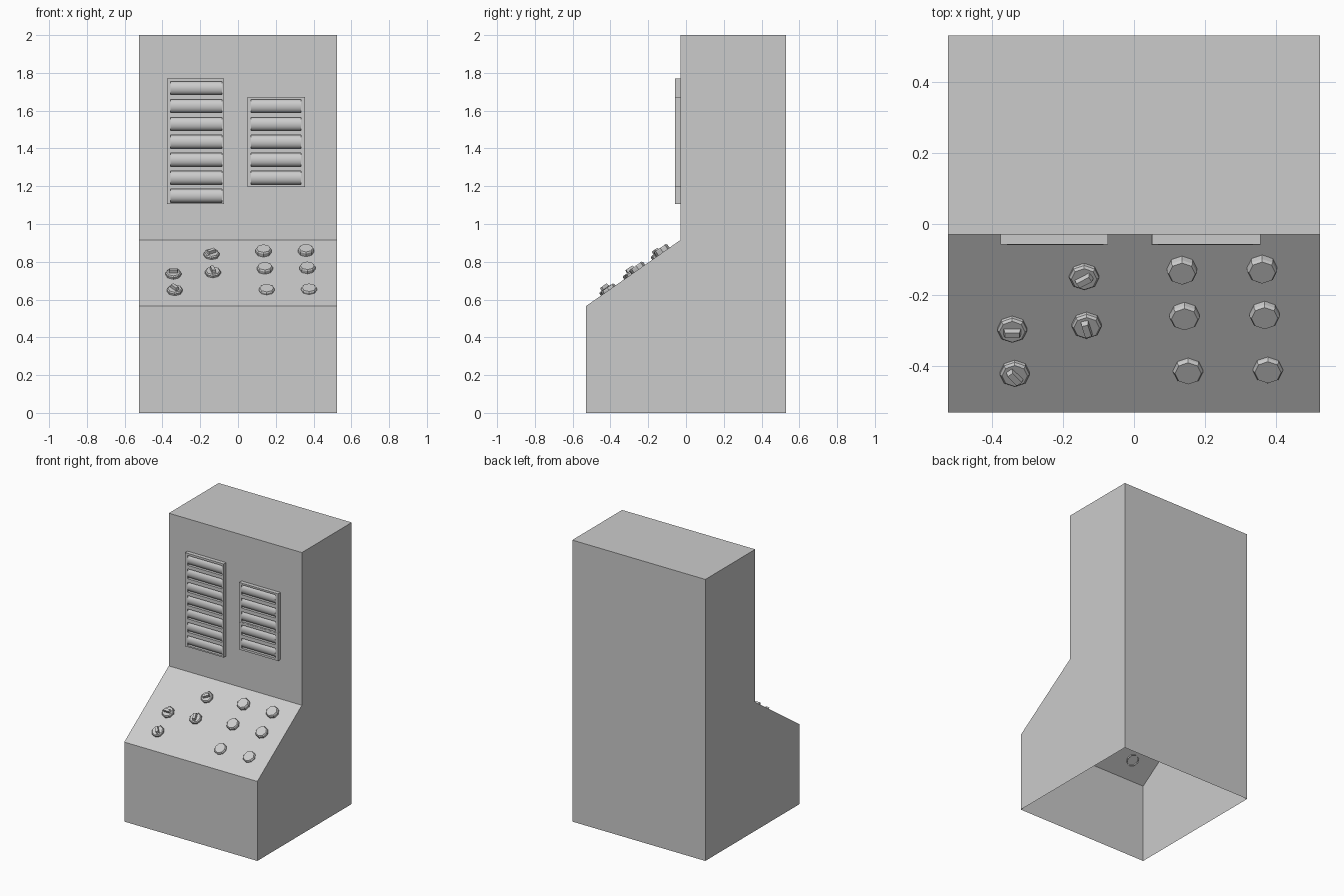
import bpy, bmesh, math
from mathutils import Matrix, Vector

if "Cube" in bpy.data.objects:
    bpy.data.objects.remove(bpy.data.objects["Cube"])

TILT = math.atan2(0.35, 0.50)   # slope of the control desk
BACK, FRONT = -0.03, -0.058     # wall plane and vent face


def finish(bm, name):
    me = bpy.data.meshes.new(name)
    bm.to_mesh(me)
    bm.free()
    ob = bpy.data.objects.new(name, me)
    bpy.context.collection.objects.link(ob)
    return ob


def face(bm, pts, smooth=False):
    f = bm.faces.new([bm.verts.new(p) for p in pts])
    f.smooth = smooth
    return f


# cabinet: extruded side profile, open underneath
def cabinet():
    prof = [(-0.53, 0), (-0.53, 0.565), (BACK, 0.915), (BACK, 2), (0.53, 2), (0.53, 0)]
    bm = bmesh.new()
    left = [bm.verts.new((-0.523, y, z)) for y, z in prof]
    right = [bm.verts.new((0.523, y, z)) for y, z in prof]
    bm.faces.new(left)
    bm.faces.new(right[::-1])
    for i in range(len(prof) - 1):
        bm.faces.new((left[i], right[i], right[i + 1], left[i + 1]))
    bmesh.ops.recalc_face_normals(bm, faces=bm.faces)
    finish(bm, "cabinet")


# louvred vent: frame with slots, each holding a rounded slat
def vent(name, x0, x1, s0, s1, zb, zt, first, count, pitch=0.095, h=0.07):
    bm = bmesh.new()

    def front(a, b, c, d):
        face(bm, [(a, FRONT, c), (b, FRONT, c), (b, FRONT, d), (a, FRONT, d)])

    # outer rim
    rim = [(x0, zb), (x1, zb), (x1, zt), (x0, zt)]
    for i in range(4):
        (a, c), (b, d) = rim[i], rim[(i + 1) % 4]
        face(bm, [(a, FRONT, c), (a, BACK, c), (b, BACK, d), (b, FRONT, d)])
    front(x0, s0, zb, zt)
    front(s1, x1, zb, zt)
    top = zt
    for i in range(count):
        t = first - i * pitch
        b = t - h
        front(s0, s1, t, top)
        top = b
        # slot walls
        hole = [(s0, b), (s0, t), (s1, t), (s1, b)]
        for k in range(4):
            (p, q), (r, s) = hole[k], hole[(k + 1) % 4]
            face(bm, [(p, FRONT, q), (p, BACK, q), (r, BACK, s), (r, FRONT, s)])
        # rounded slat
        rows = []
        for k in range(9):
            a = math.pi * k / 8
            y = -0.034 - 0.025 * math.sin(a)
            z = b + h / 2 - h / 2 * math.cos(a)
            rows.append([bm.verts.new((x, y, z)) for x in (s0, s1)])
        for p, q in zip(rows, rows[1:]):
            bm.faces.new((p[0], p[1], q[1], q[0])).smooth = True
    front(s0, s1, zb, top)
    finish(bm, name)


# frame of a control whose top centre shows at (x, y) from above
def desk_matrix(x, y, rise):
    base_y = y + rise * math.sin(TILT)
    z = 0.915 + (base_y - BACK) * math.tan(TILT)
    return Matrix.Translation((x, base_y, z)) @ Matrix.Rotation(TILT, 4, 'X')


# stack of octagon rings, capped on top and open below
def octagon_stack(bm, rings):
    prev = None
    for r, z in rings:
        cur = [bm.verts.new((r * math.cos(k * math.pi / 4), r * math.sin(k * math.pi / 4), z))
               for k in range(8)]
        if prev:
            for k in range(8):
                n = (k + 1) % 8
                bm.faces.new((prev[k], prev[n], cur[n], cur[k]))
        prev = cur
    bm.faces.new(prev)


def button(name, x, y, rise):
    bm = bmesh.new()
    octagon_stack(bm, [(0.042, rise - 0.035), (0.042, rise - 0.007), (0.037, rise)])
    finish(bm, name).matrix_world = desk_matrix(x, y, rise)


# rotary knob: octagonal base with a tapered grip bar
def knob(name, x, y, angle, rise=0.018):
    bm = bmesh.new()
    octagon_stack(bm, [(0.042, rise - 0.03), (0.042, rise - 0.007), (0.036, rise)])
    grip = bmesh.ops.create_cube(bm, size=1)["verts"]
    for v in grip:
        s = 0.85 if v.co.z > 0 else 1
        v.co = Vector((v.co.x * 0.048 * s, v.co.y * 0.021 * s, rise + 0.009 + v.co.z * 0.018))
    bmesh.ops.rotate(bm, verts=grip, cent=(0, 0, 0),
                     matrix=Matrix.Rotation(math.radians(angle), 3, 'Z'))
    finish(bm, name).matrix_world = desk_matrix(x, y, rise)


cabinet()
vent("tall_vent", -0.375, -0.073, -0.357, -0.086, 1.105, 1.77, 1.755, 7)
vent("short_vent", 0.05, 0.355, 0.068, 0.334, 1.195, 1.672, 1.66, 5)

# seam across the short vent
bm = bmesh.new()
bmesh.ops.create_cube(bm, size=1, matrix=Matrix.Translation((0.2025, -0.045, 1.389))
                      @ Matrix.Diagonal((0.306, 0.029, 0.006, 1)))
finish(bm, "vent_seam")

# buttons in three rows, lower rows sunk deeper
for i, (xa, xb, y, rise) in enumerate([(0.135, 0.36, -0.14, 0.027),
                                       (0.142, 0.367, -0.268, 0.024),
                                       (0.152, 0.376, -0.42, 0.016)]):
    button(f"button_left_{i}", xa, y, rise)
    button(f"button_right_{i}", xb, y + 0.003, rise)

for i, (x, y, a) in enumerate([(-0.14, -0.155, 32), (-0.342, -0.303, 0),
                               (-0.133, -0.292, 105), (-0.335, -0.427, 130)]):
    knob(f"knob_{i}", x, y, a)
